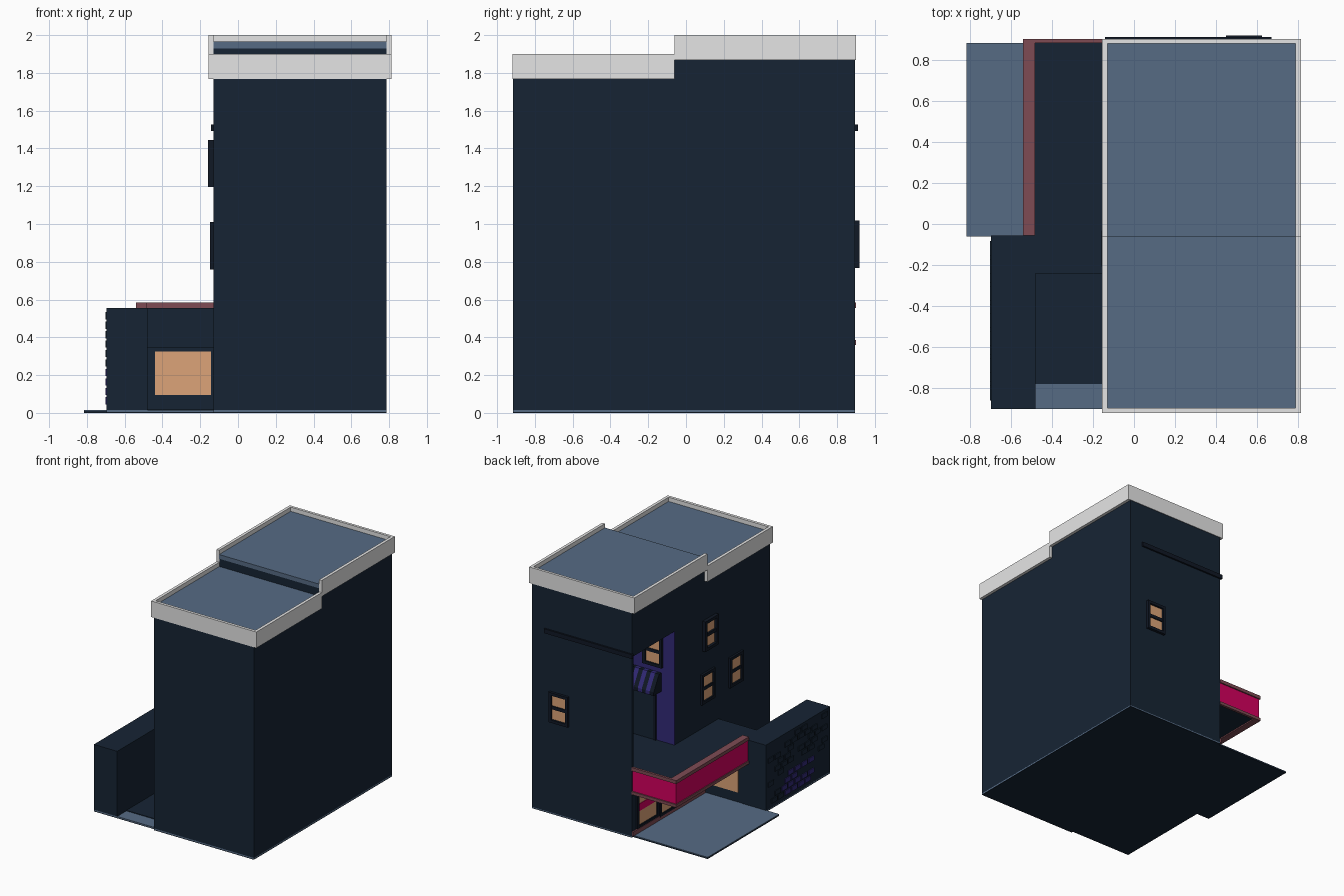
import bpy, bmesh, random
from mathutils import Vector, Matrix

if "Cube" in bpy.data.objects:
    bpy.data.objects.remove(bpy.data.objects["Cube"])

random.seed(4)


def mat(name, r, g, b):
    m = bpy.data.materials.new(name)
    lin = lambda c: (c / 255 / 12.92) if c < 11 else ((c / 255 + 0.055) / 1.055) ** 2.4
    m.diffuse_color = (lin(r), lin(g), lin(b), 1)
    m.use_nodes = True
    m.node_tree.nodes["Principled BSDF"].inputs["Base Color"].default_value = m.diffuse_color
    return m


NAVY = mat("dark navy", 22, 36, 52)
INK = mat("ink black", 16, 24, 37)
SLATE = mat("slate blue", 86, 107, 132)
GREY = mat("light grey", 229, 229, 229)
AMBER = mat("amber glass", 220, 164, 120)
PINK = mat("hot pink", 212, 0, 94)
MAROON = mat("dusty maroon", 126, 75, 84)
PURPLE = mat("deep purple", 50, 42, 120)


def make(name, bm, m):
    bmesh.ops.recalc_face_normals(bm, faces=bm.faces)
    me = bpy.data.meshes.new(name)
    bm.to_mesh(me)
    bm.free()
    me.materials.append(m)
    ob = bpy.data.objects.new(name, me)
    bpy.context.collection.objects.link(ob)
    return ob


def add_box(bm, x0, x1, y0, y1, z0, z1):
    c = Vector(((x0 + x1) / 2, (y0 + y1) / 2, (z0 + z1) / 2))
    s = Matrix.Diagonal((abs(x1 - x0), abs(y1 - y0), abs(z1 - z0), 1))
    bmesh.ops.create_cube(bm, size=1, matrix=Matrix.Translation(c) @ s)


def boxes(name, m, *dims):
    bm = bmesh.new()
    for d in dims:
        add_box(bm, *d)
    return make(name, bm, m)


def prism(name, m, yz, x0, x1):
    """Extrude a (y, z) outline along x."""
    bm = bmesh.new()
    f = bm.faces.new([bm.verts.new((x0, y, z)) for y, z in yz])
    r = bmesh.ops.extrude_face_region(bm, geom=[f])
    bmesh.ops.translate(bm, vec=(x1 - x0, 0, 0),
                        verts=[v for v in r["geom"] if isinstance(v, bmesh.types.BMVert)])
    return make(name, bm, m)


def wall_boxes(name, m, face, plane, *dims):
    """Boxes on a wall: (u0, u1, z0, z1, d0, d1), d is outward from the wall."""
    out = []
    for u0, u1, z0, z1, d0, d1 in dims:
        if face == "left":
            out.append((plane - d1, plane - d0, u0, u1, z0, z1))
        else:
            s = 1 if face == "back" else -1
            out.append((u0, u1, plane + s * d0, plane + s * d1, z0, z1))
    return boxes(name, m, *out)


def sash_window(name, face, plane, u, z, depth=0.018):
    w, h, t = 0.088, 0.125, 0.024
    wall_boxes(name + "_frame", INK, face, plane,
               (u - w, u - w + t, z - h, z + h, -0.01, depth),
               (u + w - t, u + w, z - h, z + h, -0.01, depth),
               (u - w, u + w, z + h - t, z + h, -0.01, depth),
               (u - w, u + w, z - h, z - h + t, -0.01, depth),
               (u - w + t, u + w - t, z - 0.014, z + 0.012, -0.01, depth * 0.7))
    wall_boxes(name + "_glass", AMBER, face, plane,
               (u - w + t, u + w - t, z - h + t, z + h - t, 0, 0.005))


L, R, F, B = -0.13, 0.787, -0.915, 0.896   # tower walls
STEP = -0.06

# Ground slabs: dark underside, slate paving on top
boxes("slab_base", NAVY, (L, R, F, B, 0, 0.005), (-0.695, L, -0.90, STEP, 0, 0.005),
      (-0.815, L, STEP, 0.88, 0, 0.01))
boxes("paving", SLATE, (L, R, F, B, 0.005, 0.015), (-0.695, L, -0.90, STEP, 0.005, 0.015),
      (-0.815, L, STEP, 0.88, 0.01, 0.0145))

# Tower with stepped top and a terrace recess in the left side
tower = prism("tower", NAVY, [(F, 0.012), (B, 0.012), (B, 1.93), (STEP, 1.93),
                              (STEP, 1.83), (F, 1.83)], L, R)
cutter = boxes("recess_cutter", NAVY, (L - 0.1, 0.5, 0.33, 0.875, 0.556, 1.5))
cutter.hide_render = True
mod = tower.modifiers.new("recess", "BOOLEAN")
mod.object, mod.operation, mod.solver = cutter, "DIFFERENCE", "EXACT"
bpy.context.view_layer.objects.active = tower
bpy.ops.object.modifier_apply(modifier=mod.name)
bpy.data.objects.remove(cutter)

# Roof slabs and parapets
for tag, y0, y1, z in (("front", F + 0.01, STEP, 1.865), ("back", STEP - 0.002, B - 0.01, 1.965)):
    boxes(tag + "_roof", SLATE, (L, R, y0, y1, z - 0.035, z))
for tag, y0, y1, z, end in (("front", -0.919, STEP, 1.767, (-0.919, -0.895)),
                            ("back", STEP, 0.90, 1.867, (0.878, 0.90))):
    boxes(tag + "_parapet", GREY,
          (-0.155, L, y0, y1, z, z + 0.133), (R, 0.812, y0, y1, z, z + 0.133),
          (L, R, end[0], end[1], z, z + 0.133))

# Ledge bar and windows of the tower
boxes("ledge_bar", INK, (-0.142, 0.67, B - 0.005, 0.91, 1.492, 1.528))
sash_window("back_window", "back", B, 0.535, 0.893, 0.022)
sash_window("upper_side_window", "left", L, -0.12, 1.32, 0.028)
sash_window("lower_side_window_a", "left", L, -0.09, 0.885)
sash_window("lower_side_window_b", "left", L, -0.46, 0.885)

# Terrace: painted wall, door, striped awning, window
P = 0.338
boxes("terrace_wall", PURPLE, (L + 0.001, 0.5, 0.329, P, 0.556, 1.5))
wall_boxes("terrace_door", INK, "back", P, (0.035, 0.06, 0.556, 0.95, 0, 0.012),
           (0.245, 0.27, 0.556, 0.95, 0, 0.012), (0.035, 0.27, 0.92, 0.95, 0, 0.012))
wall_boxes("terrace_door_leaf", NAVY, "back", P, (0.06, 0.245, 0.556, 0.92, 0, 0.006))
sash_window("terrace_window", "back", P, 0.065, 1.295)
n, a0, a1 = 9, -0.01, 0.32
for i in range(n):
    w = (a1 - a0) / n
    prism("awning_stripe", PURPLE if i % 2 else INK,
          [(P, 1.125), (P + 0.03, 1.125), (P + 0.1, 1.0), (P + 0.1, 0.97), (P, 0.97)],
          a0 + i * w, a0 + (i + 1) * w)

# Canopy over the shop front
boxes("canopy_roof", NAVY, (-0.485, L, -0.05, 0.885, 0.37, 0.556))
boxes("canopy_sign", PINK, (-0.533, -0.485, -0.05, 0.89, 0.37, 0.557),
      (-0.5, L, 0.881, 0.89, 0.37, 0.557))
for tag, z0, z1 in (("top", 0.5565, 0.585), ("bottom", 0.36, 0.385)):
    boxes("canopy_trim_" + tag, MAROON, (-0.54, -0.482, -0.055, 0.90, z0, z1),
          (-0.482, L, 0.88, 0.90, z0, z1))

# Shop front on the tower side
wall_boxes("shop_base", MAROON, "left", L, (-0.05, B, 0.014, 0.05, 0, 0.012))
for y0, y1, z0 in ((0.58, 0.82, 0.075), (0.33, 0.52, 0.06), (0.03, 0.27, 0.075)):
    wall_boxes("shop_frame", INK, "left", L, (y0 - 0.025, y0, z0 - 0.02, 0.35, 0, 0.015),
               (y1, y1 + 0.025, z0 - 0.02, 0.35, 0, 0.015),
               (y0, y1, z0 - 0.02, z0, 0, 0.015))
    wall_boxes("shop_glass", AMBER, "left", L, (y0, y1, z0, 0.35, 0, 0.005))
    wall_boxes("shop_shade", PINK, "left", L, (y0, y1, 0.19, 0.25, 0, 0.009))

# Low wing: thick side wall, roof slab, glazed wall and dark yard floor
boxes("side_wall", NAVY, (-0.695, -0.48, -0.90, -0.055, 0.01, 0.556))
boxes("wing_roof", NAVY, (-0.48, L, -0.24, -0.05, 0.345, 0.5555))
boxes("wing_wall", NAVY, (-0.48, L, -0.09, -0.058, 0.01, 0.35))
boxes("yard_floor", NAVY, (-0.48, L, -0.78, -0.06, 0.01, 0.02))
for face, plane in (("front", -0.09), ("back", -0.058)):
    wall_boxes("wing_glass_" + face, AMBER, face, plane, (-0.44, -0.142, 0.095, 0.325, 0, 0.005))

# Scattered raised bricks and painted patch on the side wall
bricks, painted = [], []
for row in range(10):
    for col in range(9):
        y = -0.14 - col * 0.088 + (0.022 if row % 2 else -0.022)
        z = 0.045 + row * 0.05
        paint = -0.70 < y < -0.26 and z < 0.2
        if y - 0.04 < -0.895 or random.random() > (0.6 if paint else 0.5):
            continue
        (painted if paint else bricks).append((y - 0.036, y + 0.036, z, z + 0.038, 0, 0.007))
wall_boxes("wall_bricks", NAVY, "left", -0.695, *bricks)
wall_boxes("painted_bricks", PURPLE, "left", -0.695, *painted)
